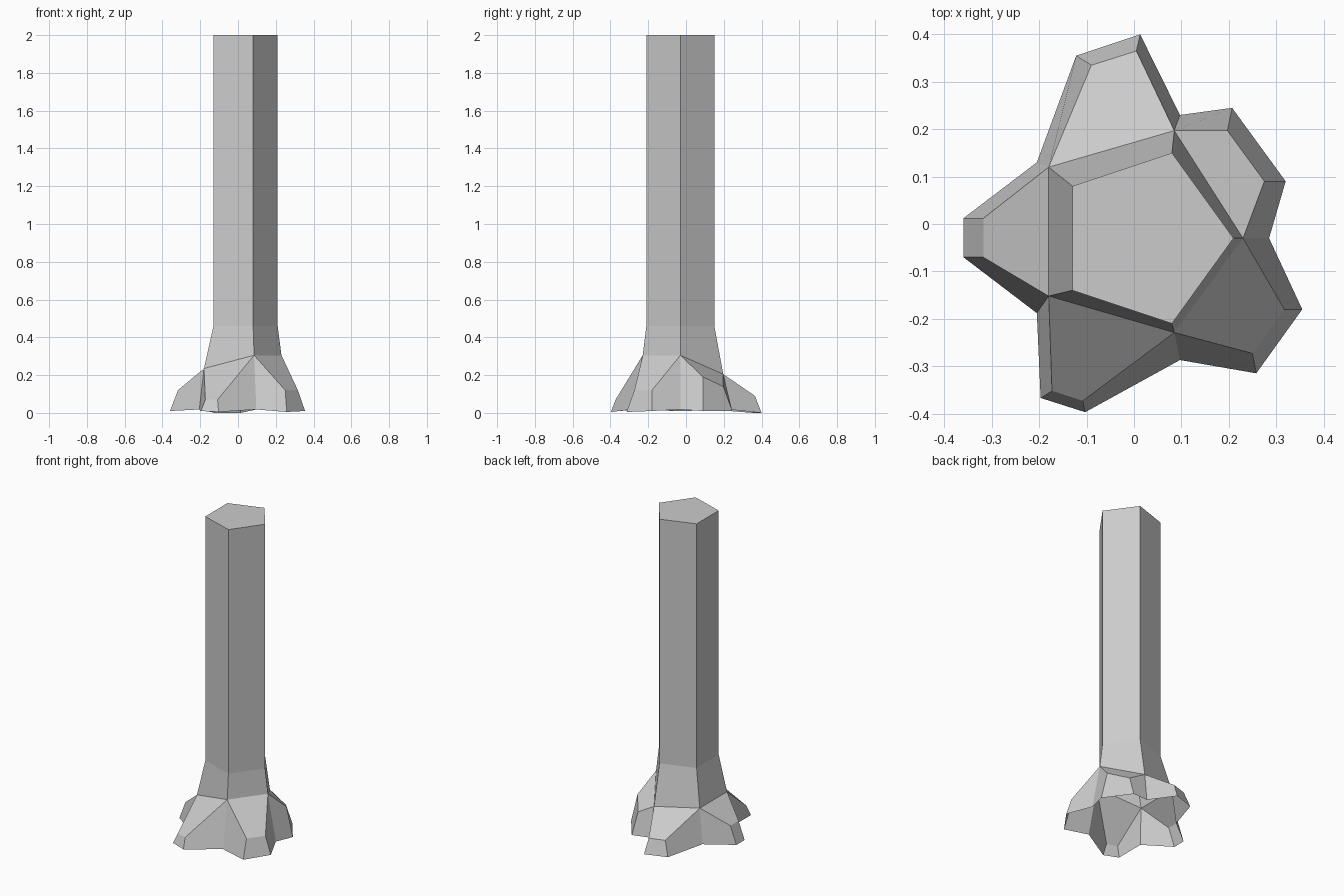
import bpy

if "Cube" in bpy.data.objects:
    bpy.data.objects.remove(bpy.data.objects["Cube"])

# Trunk cross-section, flare corners (x, y, z) and valley feet between the roots
trunk = [(-.13, .08), (.08, .15), (.21, -.03), (.08, -.21), (-.13, -.14)]
flare = [(-.18, .12, .235), (.085, .197, .205), (.23, -.03, .305),
         (.085, -.229, .305), (-.18, -.152, .235)]
valley = [(-.205, .13), (.097, .23), (.285, -.03), (.097, -.287), (-.205, -.188)]

# One root per trunk side: two shoulder points, two ground points
roots = [
    ((-.09, .335, .09), (.005, .365, .09), (-.122, .355, 0), (.013, .40, 0)),
    ((.197, .197, .14), (.275, .09, .19), (.207, .245, .01), (.32, .09, .01)),
    ((.317, -.18, .12), (.25, -.273, .12), (.355, -.18, .01), (.258, -.315, .005)),
    ((-.108, -.373, .07), (-.173, -.352, .07), (-.103, -.397, .005), (-.197, -.367, .01)),
    ((-.318, -.07, .12), (-.318, .012, .12), (-.36, -.07, .01), (-.36, .012, .01)),
]

# Rings: top 0-4, trunk base 5-9, flare 10-14, valley 15-19, roots from 20
verts = [(x, y, 2) for x, y in trunk] + [(x, y, .46) for x, y in trunk]
verts += flare + [(x, y, .018) for x, y in valley]
for r in roots:
    verts += r

faces = [(4, 3, 2, 1, 0)]
for i in range(5):
    j = (i + 1) % 5
    a, b, c, d = (20 + 4 * i + k for k in range(4))
    faces += [
        (i, j, 5 + j, 5 + i),          # trunk side
        (5 + i, 5 + j, 10 + j, 10 + i),  # flare
        (10 + i, 10 + j, b, a),        # root top
        (a, b, d, c),                  # root end
        (10 + i, a, c, 15 + i),        # root flanks
        (b, 10 + j, 15 + j, d),
    ]

# Open-bottomed tree trunk with five roots
mesh = bpy.data.meshes.new("trunk_with_roots")
mesh.from_pydata(verts, [], faces)
mesh.update()
# wind every face outward
import bmesh
bm = bmesh.new()
bm.from_mesh(mesh)
bmesh.ops.recalc_face_normals(bm, faces=bm.faces)
bm.faces.ensure_lookup_table()
if bm.faces[0].normal.z < 0:
    bmesh.ops.reverse_faces(bm, faces=bm.faces)
bm.to_mesh(mesh)
bm.free()
bpy.context.collection.objects.link(bpy.data.objects.new("trunk_with_roots", mesh))
